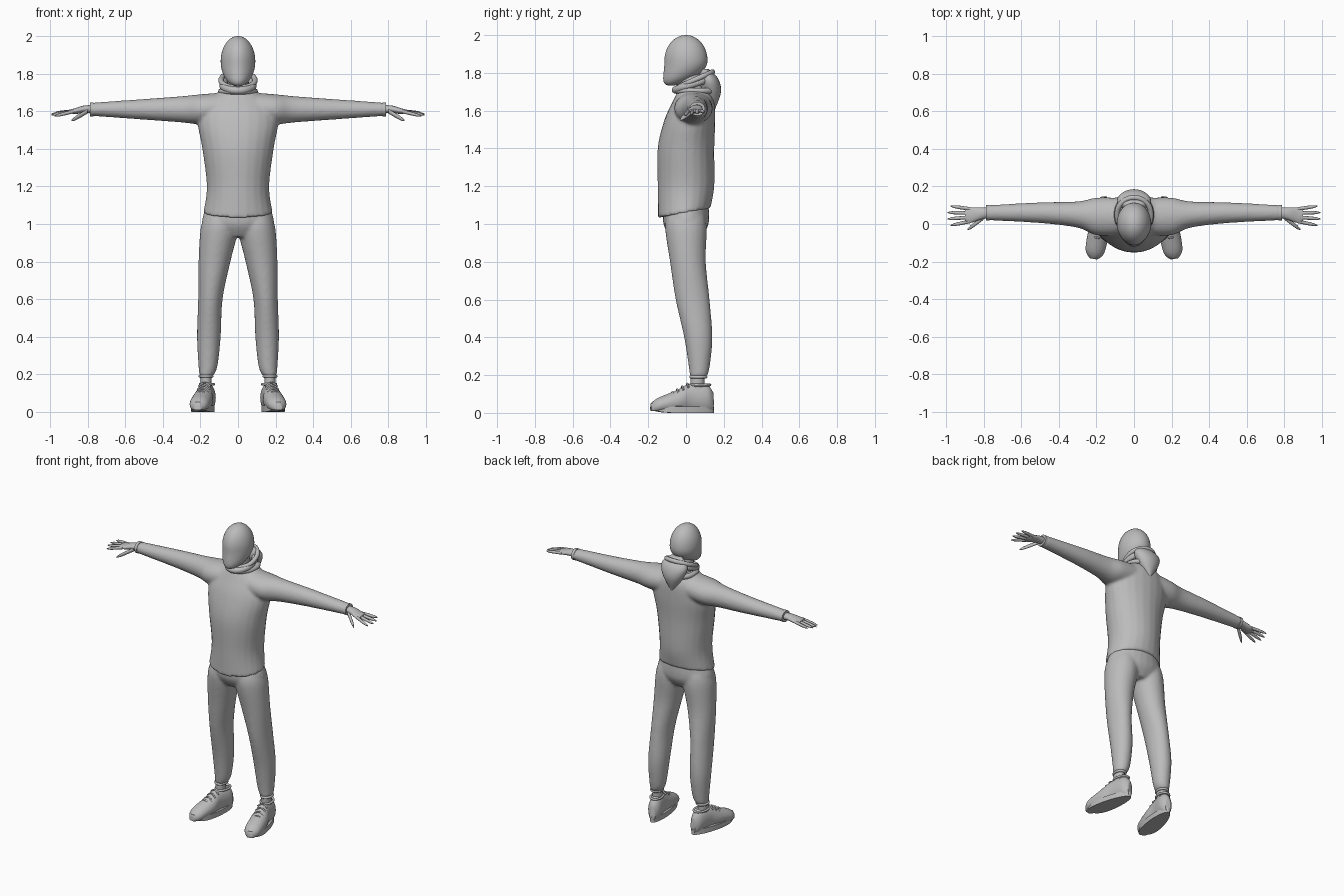
import bpy, bmesh, math
from mathutils import Vector, Matrix

cube = bpy.data.objects.get("Cube")
if cube:
    bpy.data.objects.remove(cube, do_unlink=True)

grey = bpy.data.materials.new("plain grey")
grey.use_nodes = True
colour = (0.5, 0.5, 0.5, 1)
grey.diffuse_color = colour
grey.node_tree.nodes["Principled BSDF"].inputs["Base Color"].default_value = colour


def flowing(rings, steps=5):
    """Fill in extra rings so the profile curves smoothly through the given ones."""
    keys = [Vector(ring) for ring in rings]
    keys = [keys[0]] + keys + [keys[-1]]
    path = []
    for before, start, end, after in zip(keys, keys[1:], keys[2:], keys[3:]):
        leave, arrive = (end - before) / 2, (after - start) / 2
        for step in range(steps):
            t = step / steps
            blend = t * t * (3 - 2 * t)
            path.append(start.lerp(end, blend)
                        + leave * t * (1 - t) ** 2 - arrive * t * t * (1 - t))
    return path + [keys[-1]]


def loft(bm, axis, rings, sides=24):
    """Skin elliptical rings of (position, two centres, two radii) along an axis."""
    loops = []
    for position, centre_a, centre_b, radius_a, radius_b in flowing(rings):
        loop = []
        for side in range(sides):
            angle = math.tau * side / sides
            a = centre_a + radius_a * math.cos(angle)
            b = centre_b + radius_b * math.sin(angle)
            place = {"x": (position, a, b), "y": (a, position, b), "z": (a, b, position)}
            loop.append(bm.verts.new(place[axis]))
        loops.append(loop)
    for low, high in zip(loops, loops[1:]):
        for side in range(sides):
            bm.faces.new((low[side - 1], low[side], high[side], high[side - 1]))
    bm.faces.new(loops[0])
    bm.faces.new(loops[-1])
    return [vert for loop in loops for vert in loop]


def finish(bm, name, mirror=False, merge=False):
    """Turn the working mesh into a smooth shaded object."""
    bmesh.ops.recalc_face_normals(bm, faces=bm.faces)
    mesh = bpy.data.meshes.new(name)
    bm.to_mesh(mesh)
    bm.free()
    mesh.materials.append(grey)
    mesh.shade_smooth()
    mesh.set_sharp_from_angle(angle=math.radians(50))
    part = bpy.data.objects.new(name, mesh)
    bpy.context.collection.objects.link(part)
    if mirror:
        part.modifiers.new("Mirror", "MIRROR").use_mirror_merge = False
    if merge:
        remesh = part.modifiers.new("Merge", "REMESH")
        remesh.mode = "VOXEL"
        remesh.voxel_size = 0.009
        remesh.use_smooth_shade = True
        soften = part.modifiers.new("Soften", "SMOOTH")
        soften.factor = 0.5
        soften.iterations = 6


def cord(name, points, thickness, cyclic=False, mirror=False):
    """A round cord through the points, turned into a mesh."""
    curve = bpy.data.curves.new(name, "CURVE")
    curve.dimensions = "3D"
    curve.bevel_depth = thickness
    curve.use_fill_caps = True
    spline = curve.splines.new("BEZIER")
    spline.bezier_points.add(len(points) - 1)
    spline.use_cyclic_u = cyclic
    for knot, point in zip(spline.bezier_points, points):
        knot.co = point
        knot.handle_left_type = knot.handle_right_type = "AUTO"
    helper = bpy.data.objects.new(name + " path", curve)
    bpy.context.collection.objects.link(helper)
    graph = bpy.context.evaluated_depsgraph_get()
    mesh = bpy.data.meshes.new_from_object(helper.evaluated_get(graph))
    bpy.data.objects.remove(helper, do_unlink=True)
    bm = bmesh.new()
    bm.from_mesh(mesh)
    bpy.data.meshes.remove(mesh)
    finish(bm, name, mirror)


def hoop(centre, width, depth, rise):
    """Points of an oval loop that climbs toward the back."""
    angles = [math.tau * step / 8 for step in range(8)]
    return [Vector(centre) + Vector((width * math.sin(angle), -depth * math.cos(angle),
                                     -rise * math.cos(angle))) for angle in angles]


# Head: an egg whose lower half leans toward the chin
bm = bmesh.new()
bmesh.ops.create_uvsphere(bm, u_segments=40, v_segments=28, radius=1)
for vert in bm.verts:
    if vert.co.y < 0:
        vert.co.x *= 1 - 0.15 * vert.co.y ** 2
    drop = min(vert.co.z, 0)
    vert.co = (0.092 * vert.co.x, 0.114 * vert.co.y - 0.08 * drop ** 2,
               1.866 + 0.134 * vert.co.z)
finish(bm, "head")

# Neck
bm = bmesh.new()
loft(bm, "z", [(1.64, 0, 0.04, 0.07, 0.07), (1.82, 0, 0.01, 0.05, 0.06)])
finish(bm, "neck")

# Sweatshirt: torso and sleeves merged into one skin, hem rising at the back
bm = bmesh.new()
torso = loft(bm, "z", [(z, 0, y, width, depth) for z, y, width, depth in (
    (1.06, -0.01, 0.185, 0.14), (1.2, 0, 0.166, 0.15), (1.4, 0, 0.19, 0.15),
    (1.55, 0.02, 0.215, 0.135), (1.65, 0.04, 0.18, 0.11), (1.71, 0.04, 0.09, 0.08))])
for vert in torso:
    vert.co.z += 1.3 * vert.co.y * max(0, 1.2 - vert.co.z)
sleeve = [(0.08, 0.04, 1.62, 0.1, 0.08), (0.2, 0.04, 1.61, 0.1, 0.08),
          (0.3, 0.05, 1.61, 0.07, 0.07), (0.5, 0.06, 1.61, 0.055, 0.055),
          (0.78, 0.06, 1.61, 0.04, 0.035)]
for side in (1, -1):
    loft(bm, "x", [(side * x, *rest) for x, *rest in sleeve])
finish(bm, "sweatshirt", merge=True)

# Sleeve cuffs
bm = bmesh.new()
loft(bm, "x", [(x, 0.06, 1.61, 0.041, 0.037) for x in (0.77, 0.788)])
finish(bm, "sleeve_cuffs", mirror=True)

# Hood: a pointed drape behind the neck and rolled folds around it
bm = bmesh.new()
loft(bm, "z", [(z, 0, y, width, depth) for z, y, width, depth in (
    (1.61, 0.145, 0.01, 0.01), (1.7, 0.135, 0.07, 0.05),
    (1.77, 0.12, 0.09, 0.05), (1.82, 0.1, 0.04, 0.02))])
finish(bm, "hood_back")
cord("hood_lower_fold", hoop((0, 0.05, 1.705), 0.09, 0.1, 0), 0.016, cyclic=True)
cord("hood_middle_fold", hoop((0, 0.035, 1.74), 0.08, 0.09, 0.03), 0.02, cyclic=True)
cord("hood_upper_fold", hoop((0, 0.05, 1.765), 0.09, 0.09, 0.04), 0.014, cyclic=True)

# Trousers: hips and two legs merged into one skin
bm = bmesh.new()
loft(bm, "z", [(0.93, 0, 0, 0.1, 0.08), (1, 0, 0, 0.19, 0.12), (1.1, 0, 0, 0.165, 0.12)])
leg = [(0.19, 0.17, 0.065, 0.035, 0.045), (0.24, 0.16, 0.07, 0.05, 0.055),
       (0.4, 0.155, 0.065, 0.063, 0.075), (0.6, 0.147, 0.035, 0.065, 0.09),
       (0.8, 0.125, 0.01, 0.085, 0.095), (0.97, 0.1, 0, 0.1, 0.11), (1.04, 0.1, 0, 0.08, 0.1)]
for side in (1, -1):
    loft(bm, "z", [(z, side * x, *rest) for z, x, *rest in leg])
finish(bm, "trousers", merge=True)
cord("trouser_cuffs", hoop((0.17, 0.065, 0.19), 0.032, 0.04, 0), 0.008, cyclic=True, mirror=True)

# Ankles
bm = bmesh.new()
loft(bm, "z", [(z, 0.17, 0.06, 0.03, 0.037) for z in (0.1, 0.2)])
finish(bm, "ankles", mirror=True)

# Shoe uppers, modelled straight and then turned outward
turn = Matrix.Translation((0.17, 0.05, 0)) @ Matrix.Rotation(math.radians(11), 4, "Z")
bm = bmesh.new()
upper = loft(bm, "y", [(y, 0, height / 2, width, height / 2) for y, width, height in (
    (-0.24, 0.02, 0.05), (-0.2, 0.05, 0.08), (-0.1, 0.055, 0.12),
    (-0.03, 0.043, 0.155), (0.06, 0.041, 0.15), (0.095, 0.02, 0.11))])
for vert in upper:
    vert.co.z = max(vert.co.z, 0.01)
bm.transform(turn)
finish(bm, "shoe_uppers", mirror=True)

# Soles: rounded slabs, wider and lifted at the toe
bm = bmesh.new()
bmesh.ops.create_cone(bm, cap_ends=True, segments=40, radius1=1, radius2=1, depth=1)
for vert in bm.verts:
    x, y, z = vert.co
    vert.co = (x * (0.054 - 0.008 * y), 0.17 * y - 0.07,
               0.017 + 0.034 * z + 0.02 * max(0, -y) ** 4)
bm.transform(turn)
finish(bm, "shoe_soles", mirror=True)

# Laces and shoe openings
for row in range(4):
    y, z = 0.027 * row - 0.125, 0.015 * row + 0.1
    lace = [(-0.033, y, z - 0.01), (0, y, z + 0.01), (0.033, y, z - 0.01)]
    cord(f"lace_{row + 1}", [turn @ Vector(point) for point in lace], 0.005, mirror=True)
opening = hoop((0, 0.025, 0.148), 0.035, 0.053, 0)
cord("shoe_openings", [turn @ point for point in opening], 0.007, cyclic=True, mirror=True)

# Hands: palm, four spread fingers and a thumb
bm = bmesh.new()
loft(bm, "x", [(0.77, 0.06, 1.61, 0.026, 0.022), (0.82, 0.055, 1.61, 0.033, 0.02),
               (0.87, 0.047, 1.6, 0.041, 0.015), (0.9, 0.047, 1.6, 0.03, 0.008)])
digits = [((0.8, 0.035, 1.6), (0.886, -0.03, 1.55), 0.0125)]
for finger in range(4):
    reach = 0.975 if finger in (0, 3) else 0.992
    digits.append(((0.87, 0.08 - 0.022 * finger, 1.6),
                   (reach, 0.095 - 0.034 * finger, 1.592 - 0.006 * finger), 0.0095))
for base, tip, thickness in digits:
    rings = []
    for step in range(7):
        t = step / 6
        radius = thickness * (1 - 0.75 * t ** 6)
        rings.append((*Vector(base).lerp(Vector(tip), t), radius, radius))
    loft(bm, "x", rings, sides=12)
finish(bm, "hands", mirror=True)
